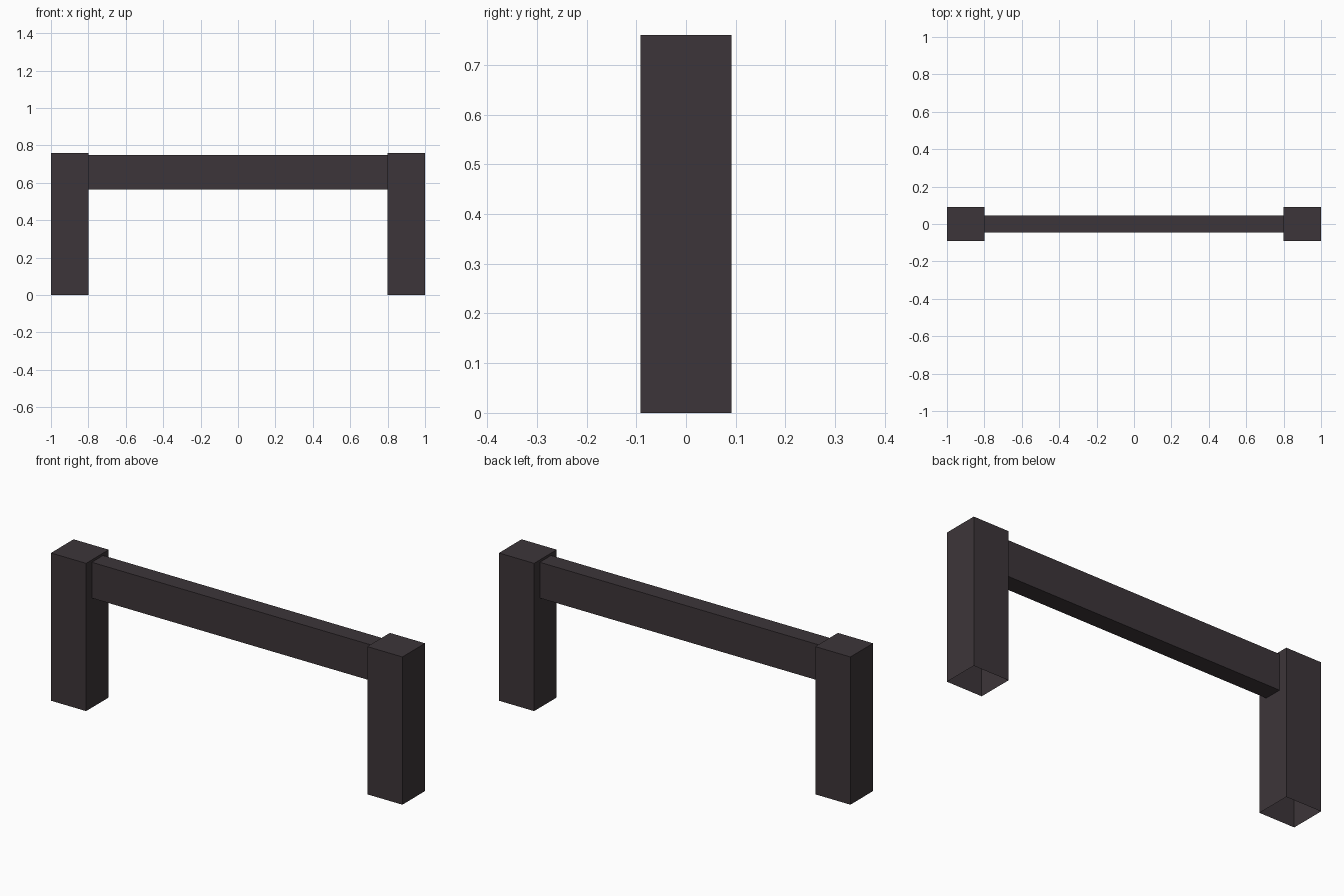
import bpy, bmesh

if "Cube" in bpy.data.objects:
    bpy.data.objects.remove(bpy.data.objects["Cube"])

# Single dark brown-grey colour
dark = bpy.data.materials.new("dark_brown_grey")
dark.diffuse_color = (0.046, 0.036, 0.041, 1)
dark.use_nodes = True
dark.node_tree.nodes["Principled BSDF"].inputs["Base Color"].default_value = dark.diffuse_color


def box(name, lo, hi, open_sides):
    """Box from corner lo to corner hi, without the faces that open_sides picks by normal."""
    bm = bmesh.new()
    bmesh.ops.create_cube(bm, size=1)
    bm.normal_update()
    bmesh.ops.delete(bm, geom=[f for f in bm.faces if open_sides(f.normal)],
                     context='FACES')
    for v in bm.verts:
        v.co = [a + (c + 0.5) * (b - a) for a, b, c in zip(lo, hi, v.co)]
    mesh = bpy.data.meshes.new(name)
    bm.to_mesh(mesh)
    bm.free()
    mesh.materials.append(dark)
    obj = bpy.data.objects.new(name, mesh)
    bpy.context.collection.objects.link(obj)


# Square posts, hollow and open at the bottom
for name, x in (("left_post", -1.0), ("right_post", 0.8)):
    box(name, (x, -0.092, 0), (x + 0.2, 0.092, 0.76), lambda n: n.z < -0.5)

# Crossbar butting against the inner post faces
box("crossbar", (-0.8, -0.046, 0.564), (0.8, 0.046, 0.748), lambda n: abs(n.x) > 0.5)
